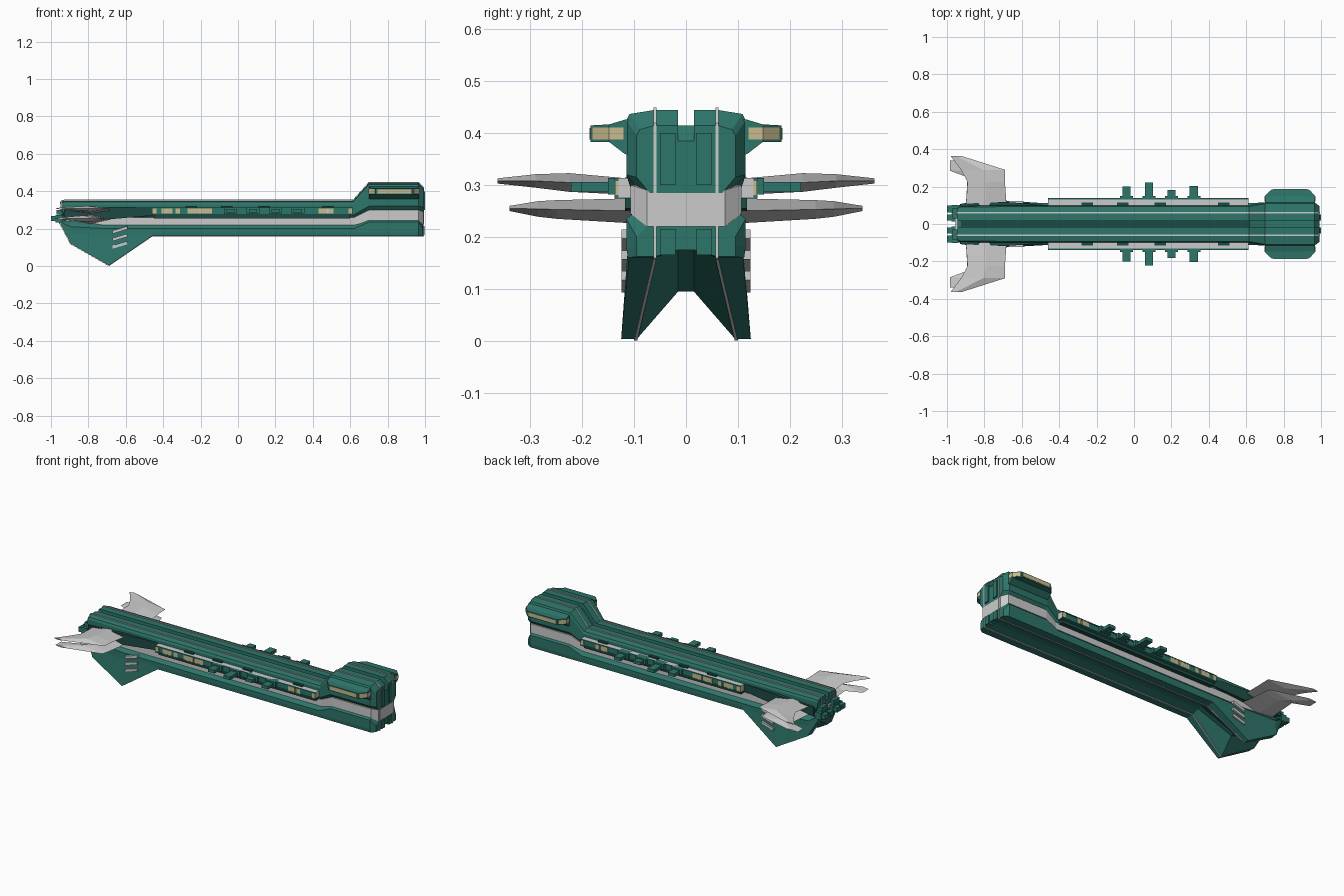
import bpy, bmesh


def material(name, rgb):
    m = bpy.data.materials.new(name)
    m.diffuse_color = (*rgb, 1)
    return m


GREEN = material("hull_green", (0.027, 0.18, 0.145))
DARK = material("dark_green", (0.012, 0.07, 0.058))
TAN = material("window_tan", (0.58, 0.5, 0.27))


def finish(name, bm, mat):
    bmesh.ops.recalc_face_normals(bm, faces=bm.faces)
    me = bpy.data.meshes.new(name)
    bm.to_mesh(me)
    bm.free()
    ob = bpy.data.objects.new(name, me)
    bpy.context.collection.objects.link(ob)
    if mat:
        me.materials.append(mat)
    return ob


def loft(name, rings, mat=None, closed=False):
    """Skin a list of equal-length 3D rings; cap the ends unless closed."""
    bm = bmesh.new()
    vs = [[bm.verts.new(p) for p in r] for r in rings]
    n = len(rings[0])
    pairs = list(zip(vs, vs[1:])) + ([(vs[-1], vs[0])] if closed else [])
    for a, b in pairs:
        for i in range(n):
            j = (i + 1) % n
            bm.faces.new((a[i], a[j], b[j], b[i]))
    if not closed:
        bm.faces.new(vs[0][::-1])
        bm.faces.new(vs[-1])
    return finish(name, bm, mat)


def full(x, half):
    """Mirror a half section (y, z) into a whole ring at x."""
    return [(x, y, z) for y, z in half] + [(x, -y, z) for y, z in half[::-1]]


def box(name, x0, x1, y0, y1, z0, z1, mat=None):
    return loft(name, [[(x, y0, z0), (x, y1, z0), (x, y1, z1), (x, y0, z1)] for x in (x0, x1)], mat)


def both(name, x0, x1, y0, y1, z0, z1, mat=None):
    for s, side in ((1, "left"), (-1, "right")):
        box(f"{name}_{side}", x0, x1, s * y0, s * y1, z0, z1, mat)


# Upper hull with raised head and central top groove
def upper(x, t, b, w):
    return full(x, [(.015, t - .03), (.015, t), (.06, t), (w - .006, t - .008),
                    (w, t - .02), (w, b + .03), (w - .025, b)])


loft("upper_hull", [upper(-.945, .345, .27, .09), upper(-.93, .35, .255, .097),
                    upper(-.46, .35, .242, .1), upper(.615, .35, .242, .1),
                    upper(.70, .445, .29, .115), upper(.965, .445, .29, .115),
                    upper(.993, .415, .285, .095)], GREEN)


# Lower hull: keel that drops into two stern legs
def lower(x, t, sh, w, yo, yi, bot, c):
    return full(x, [(w - .025, t), (w, sh), (w, max(bot + .02, .175) if bot > .1 else .16),
                    (yo, bot), (yi, bot), (.015, c)])


loft("lower_hull", [lower(-.95, .245, .235, .095, .09, .06, .225, .235),
                    lower(-.895, .24, .21, .108, .115, .075, .12, .16),
                    lower(-.69, .225, .2, .112, .125, .095, .003, .095),
                    lower(-.46, .225, .2, .112, .11, .06, .16, .175),
                    lower(.62, .225, .2, .112, .11, .06, .16, .175),
                    lower(.70, .255, .235, .115, .112, .06, .16, .175),
                    lower(.965, .255, .235, .115, .112, .06, .16, .175),
                    lower(.99, .225, .2, .095, .095, .06, .162, .175)], GREEN)

# Grey waist band between the hull halves
loft("waist_band", [full(x, [(w, z1), (w, z0)]) for x, w, z0, z1 in
                    ((-.955, .07, .235, .28), (-.72, .093, .215, .26), (.62, .093, .215, .26),
                     (.70, .107, .245, .3), (.965, .107, .245, .3), (.993, .075, .22, .29))])

# Thin pinstripes running right around the ship
path = [(-.947, .06, .346), (-.93, .06, .351), (.615, .06, .351), (.70, .06, .446),
        (.965, .06, .446), (.995, .06, .416), (.995, .06, .161), (.985, .06, .159),
        (-.46, .06, .159), (-.69, .097, .002), (-.895, .077, .119), (-.952, .06, .226)]
for s, side in ((1, "left"), (-1, "right")):
    rings = []
    for x, y, z in path:
        dz = .004 if z > .25 else -.002
        rings.append([(x, s * (y - .003), z + dz), (x, s * (y + .003), z + dz),
                      (x - .004, s * (y + .003), z - dz), (x - .004, s * (y - .003), z - dz)])
    loft(f"pinstripe_{side}", rings, closed=True)

    # Swept stern fins: diamond sections lofted outward
    for label, dz, stations in (
        ("upper_fin", .0, [(.08, -.90, -.68, .295, .015), (.225, -.89, -.69, .305, .018),
                           (.29, -.925, -.69, .308, .013), (.363, -.98, -.92, .308, .005)]),
        ("lower_fin", .0, [(.08, -.90, -.68, .25, .025), (.25, -.89, -.70, .253, .018),
                           (.285, -.985, -.71, .254, .015), (.34, -.985, -.91, .255, .005)])):
        loft(f"{label}_{side}", [[(b, s * y, z), ((a + b) / 2, s * y, z + t),
                                  (a, s * y, z), ((a + b) / 2, s * y, z - t)]
                                 for y, a, b, z, t in stations])

    # Bridge wing on the head, chamfered in plan
    def plan(y, x0, x1, z0, z1):
        return [(x0, s * y, z0), (x1, s * y, z0), (x1, s * y, z1), (x0, s * y, z1)]
    loft(f"bridge_wing_{side}", [plan(.10, .70, .968, .355, .428), plan(.118, .70, .968, .36, .426),
                                 plan(.148, .70, .968, .383, .417),
                                 plan(.184, .735, .935, .383, .415)], GREEN)
    loft(f"bridge_window_{side}", [plan(.12, .698, .970, .388, .411), plan(.148, .698, .970, .388, .411),
                                   plan(.180, .729, .941, .388, .411)], TAN)
    box(f"bridge_side_window_{side}", .745, .925, s * .17, s * .186, .388, .41, TAN)

    # Slanted vents on the stern legs
    for i, z in enumerate((.185, .145, .105)):
        rings = [[(x, s * .105, z + d), (x, s * .124, z + d), (x, s * .124, z + d + .017),
                  (x, s * .105, z + d + .017)] for x, d in ((-.67, -.012), (-.59, .012))]
        loft(f"stern_vent_{i}_{side}", rings)

    # Stern fairing tapering from fins into the side of the hull
    loft(f"stern_fairing_{side}", [[(x, s * .07, z0), (x, s * w, z0), (x, s * w, z1), (x, s * .07, z1)]
         for x, w, z0, z1 in ((-.93, .108, .25, .3), (-.69, .118, .25, .315), (-.46, .101, .27, .315))], DARK)

# Side galleries: grey ledge, green trim, lit windows
both("gallery_ledge", -.46, .612, .09, .13, .276, .314)
both("gallery_trim_low", -.46, .612, .10, .138, .274, .281, GREEN)
both("gallery_trim_high", -.46, .612, .129, .138, .308, .314, GREEN)
both("gallery_underside", -.45, .60, .09, .118, .255, .276, DARK)
for i, (a, b) in enumerate(((-.46, -.435), (-.41, -.35), (-.335, -.31), (-.27, -.205),
                            (-.20, -.14), (.43, .475), (.485, .51), (.59, .612))):
    both(f"gallery_window_{i}", a, b, .12, .137, .281, .308, TAN)
for i, (a, b) in enumerate(((-.435, -.41), (-.35, -.335), (-.31, -.27), (-.14, .06),
                            (.09, .43), (.51, .59))):
    both(f"gallery_panel_{i}", a, b, .12, .134, .281, .308, GREEN)
for i, x in enumerate((-.25, -.06, .14, .48)):
    both(f"ledge_block_{i}", x - .03, x + .03, .095, .115, .31, .322, DARK)

# Broadside guns: mount and barrel block
for i, (x, y) in enumerate(((-.04, .2), (.08, .222), (.2, .183), (.32, .202))):
    both(f"gun_mount_{i}", x - .035, x + .035, .11, .15, .282, .314, GREEN)
    both(f"gun_barrel_{i}", x - .022, x + .022, .12, y, .287, .306, GREEN)

# Stern engine blocks
for i, (y0, y1, z0, z1) in enumerate(((.018, .052, .24, .268), (.062, .098, .24, .268),
                                      (.03, .085, .275, .30))):
    both(f"engine_block_{i}", -1.0 if i < 2 else -.97, -.92, y0, y1, z0, z1, GREEN)
    if i < 2:
        both(f"engine_collar_{i}", -.975, -.94, y0 - .004, y1 + .004, z0 - .008, z1 + .006, GREEN)

# Nose ribs either side of the central groove
both("nose_rib_upper", .96, 1.0, .02, .05, .30, .40, GREEN)
both("nose_rib_lower", .96, .997, .02, .05, .165, .215, GREEN)
box("groove_floor", -.925, .97, -.016, .016, .30, .322, DARK)
